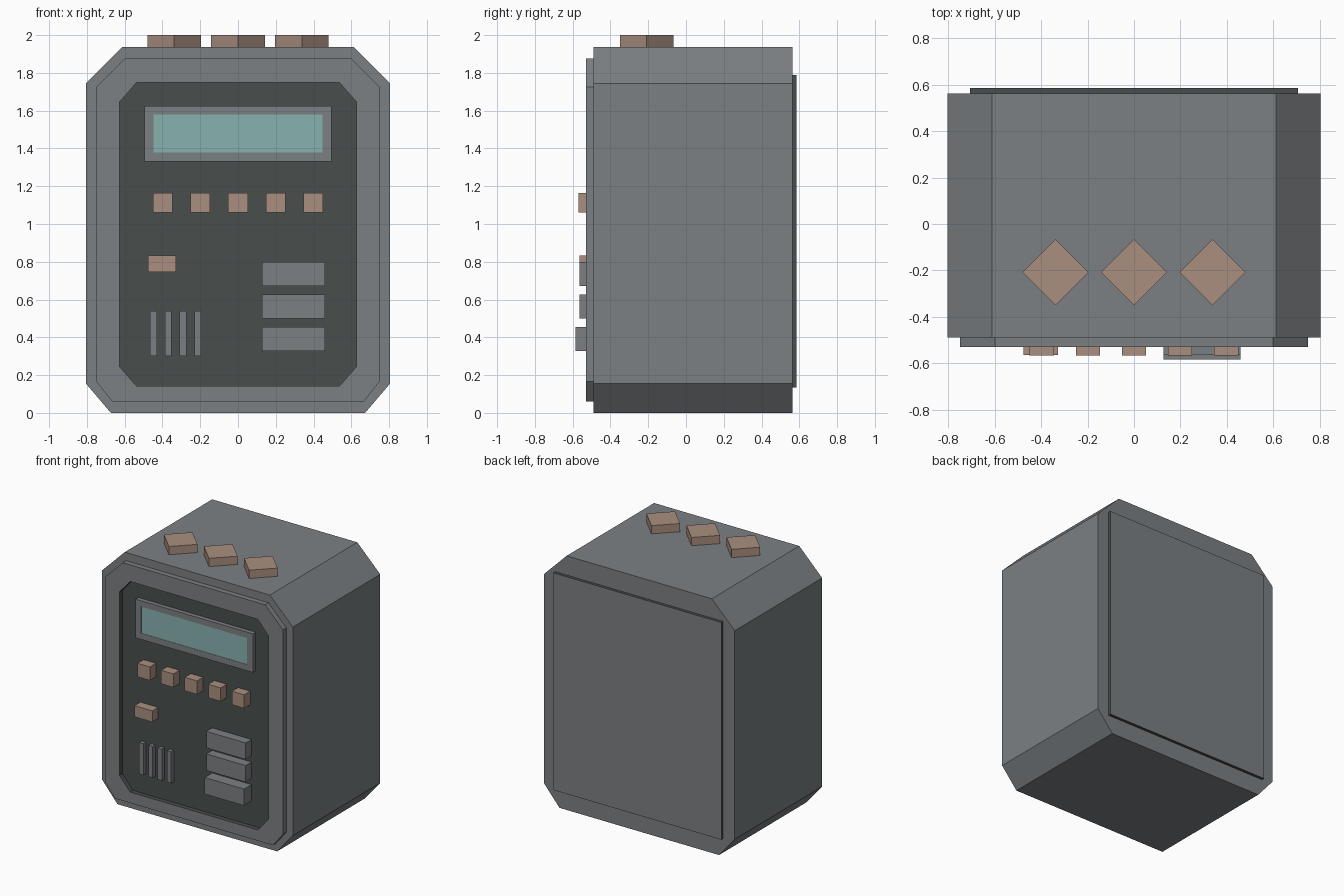
import bpy, bmesh
from math import pi

if "Cube" in bpy.data.objects:
    bpy.data.objects.remove(bpy.data.objects["Cube"], do_unlink=True)


def material(name, rgb):
    m = bpy.data.materials.new(name)
    m.use_nodes = True
    m.diffuse_color = (*rgb, 1)
    bsdf = next(n for n in m.node_tree.nodes if n.type == 'BSDF_PRINCIPLED')
    bsdf.inputs["Base Color"].default_value = (*rgb, 1)
    return m


GREY = material("casing grey", (0.2, 0.216, 0.226))
DARK = material("panel dark green", (0.065, 0.077, 0.073))
COPPER = material("button copper", (0.4, 0.275, 0.215))
TEAL = material("screen teal", (0.245, 0.445, 0.43))


def finish(name, bm, *mats):
    bmesh.ops.recalc_face_normals(bm, faces=bm.faces)
    mesh = bpy.data.meshes.new(name)
    bm.to_mesh(mesh)
    bm.free()
    for m in mats:
        mesh.materials.append(m)
    obj = bpy.data.objects.new(name, mesh)
    bpy.context.collection.objects.link(obj)
    return obj


def outline(w, z0, z1, top, bottom):
    """Rectangle with cut corners; top and bottom are (x cut, z cut)."""
    half = [(w - bottom[0], z0), (w, z0 + bottom[1]),
            (w, z1 - top[1]), (w - top[0], z1)]
    return half + [(-x, z) for x, z in reversed(half)]


def loft(name, rings, mats, indices):
    """Join (outline, y) rings with walls and cap both ends.
    indices: material of first cap, each wall band, last cap."""
    bm = bmesh.new()
    loops = [[bm.verts.new((x, y, z)) for x, z in pts] for pts, y in rings]
    bm.faces.new(loops[0]).material_index = indices[0]
    for a, b, index in zip(loops, loops[1:], indices[1:]):
        for i in range(len(a)):
            j = (i + 1) % len(a)
            bm.faces.new((a[i], a[j], b[j], b[i])).material_index = index
    bm.faces.new(loops[-1]).material_index = indices[-1]
    return finish(name, bm, *mats)


def rect(x0, x1, z0, z1):
    return [(x0, z0), (x1, z0), (x1, z1), (x0, z1)]


PANEL_Y = -0.495
FRONT_Y = -0.53


def block(name, x0, x1, z0, z1, y, mat):
    """Raised block standing on the recessed panel."""
    shape = rect(x0, x1, z0, z1)
    return loft(name, [(shape, PANEL_Y), (shape, y)], [mat], [0, 0, 0])


# Main casing
shell = outline(0.805, 0, 1.937, (0.193, 0.192), (0.132, 0.155))
loft("casing", [(shell, 0.563), (shell, -0.49)], [GREY], [0, 0, 0])

# Front bezel with the recessed dark control panel
rim = outline(0.75, 0.06, 1.875, (0.15, 0.15), (0.085, 0.105))
recess = outline(0.628, 0.143, 1.748, (0.09, 0.103), (0.09, 0.103))
loft("front_bezel", [(rim, -0.49), (rim, FRONT_Y), (recess, FRONT_Y), (recess, PANEL_Y)],
     [GREY, DARK], [0, 0, 0, 1, 1])

# Back cover plate with dark edges
cover = rect(-0.708, 0.708, 0.135, 1.79)
loft("back_cover", [(cover, 0.56), (cover, 0.586)], [GREY, DARK], [1, 1, 0])

# Display: frame with the screen as its inset face
frame = rect(-0.495, 0.495, 1.33, 1.625)
screen = rect(-0.447, 0.447, 1.378, 1.58)
loft("display", [(frame, PANEL_Y), (frame, -0.528), (screen, -0.528), (screen, -0.526)],
     [GREY, TEAL], [0, 0, 0, 0, 1])

# Row of square buttons, and a single wide one
for i in range(5):
    x = -0.398 + i * 0.199
    block(f"square_button_{i + 1}", x - 0.052, x + 0.052, 1.06, 1.163, -0.568, COPPER)
block("wide_button", -0.477, -0.327, 0.747, 0.832, -0.565, COPPER)

# Vent ribs
for i in range(4):
    x = -0.447 + i * 0.078
    block(f"vent_rib_{i + 1}", x - 0.018, x + 0.018, 0.3, 0.54, -0.526, GREY)

# Stacked keys, the lowest one standing out further
for i in range(3):
    z = 0.328 + i * 0.172
    block(f"key_{i + 1}", 0.128, 0.46, z, z + 0.126, -0.585 if i == 0 else -0.565, GREY)

# Diamond knobs on top
for i, name in enumerate(("right", "middle", "left")):
    bm = bmesh.new()
    bmesh.ops.create_cone(bm, cap_ends=True, segments=4, radius1=0.142, radius2=0.142, depth=0.07)
    # keep the corners on the x and y axes
    if max(abs(v.co.x) for v in bm.verts) < 0.13:
        for v in bm.verts:
            x, y = v.co.x, v.co.y
            v.co.x, v.co.y = (x - y) * 0.5 ** 0.5, (x + y) * 0.5 ** 0.5
    knob = finish(f"top_knob_{name}", bm, COPPER)
    knob.location = ((i - 1) * 0.338, -0.208, 1.965)
